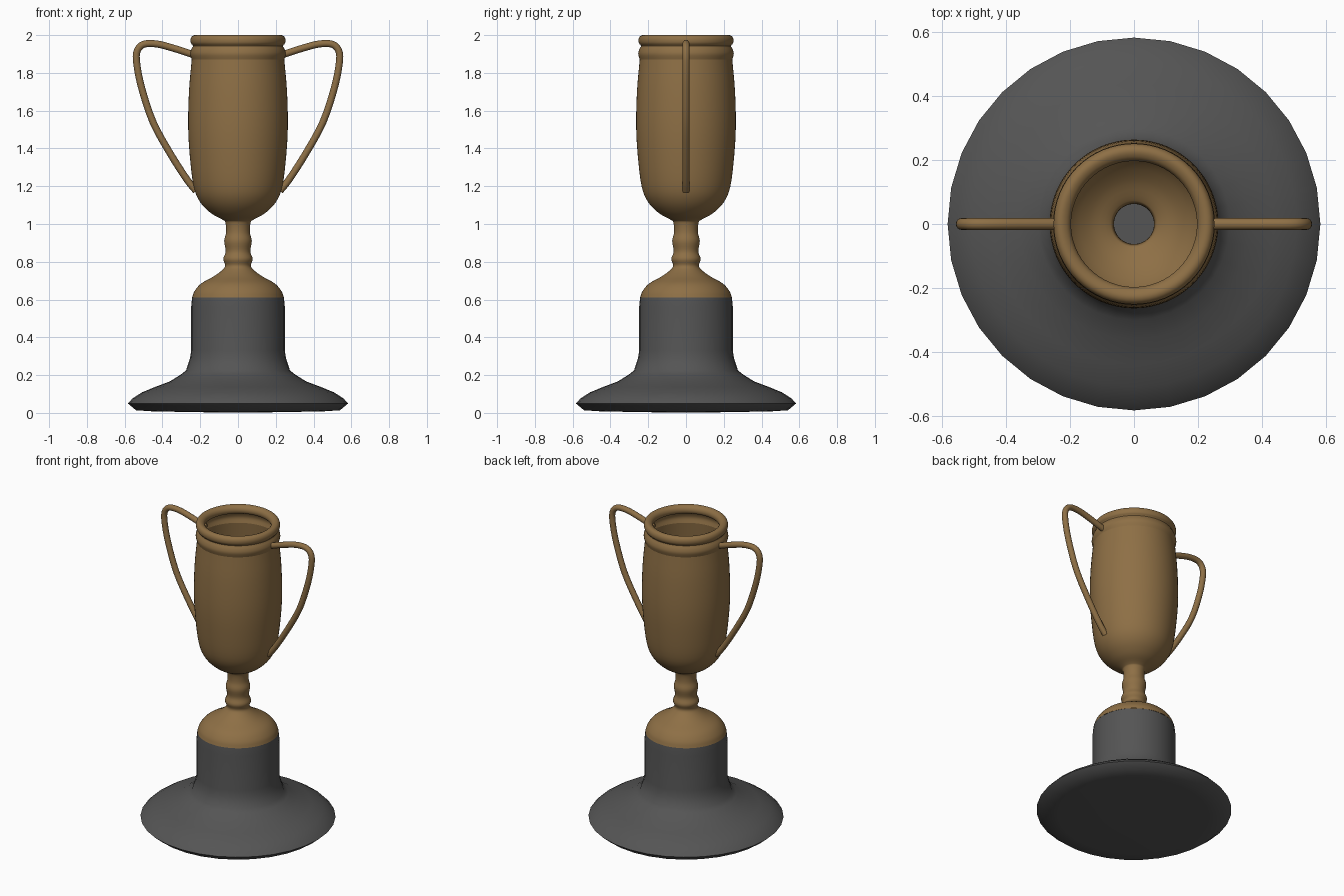
import bpy, bmesh, math
from mathutils import Vector

if "Cube" in bpy.data.objects:
    bpy.data.objects.remove(bpy.data.objects["Cube"])


def material(name, rgb):
    m = bpy.data.materials.new(name)
    m.diffuse_color = (*rgb, 1)
    m.use_nodes = True
    m.node_tree.nodes["Principled BSDF"].inputs["Base Color"].default_value = m.diffuse_color
    return m


bronze = material("bronze", (0.27, 0.16, 0.06))
dark = material("dark_grey", (0.09, 0.09, 0.09))


def smooth_path(pts, steps):
    """Catmull-Rom interpolation through 2D points."""
    p = [Vector(q) for q in pts]
    p = [2 * p[0] - p[1]] + p + [2 * p[-1] - p[-2]]
    out = []
    for a, b, c, d in zip(p, p[1:], p[2:], p[3:]):
        for i in range(steps):
            t = i / steps
            out.append(0.5 * (2 * b + (c - a) * t + (2 * a - 5 * b + 4 * c - d) * t * t
                              + (3 * b - a - 3 * c + d) * t ** 3))
    return out + [p[-2]]


def finish(name, bm, mat, angle=40):
    me = bpy.data.meshes.new(name)
    bm.to_mesh(me)
    bm.free()
    ob = bpy.data.objects.new(name, me)
    bpy.context.collection.objects.link(ob)
    me.materials.append(mat)
    bpy.ops.object.select_all(action='DESELECT')
    ob.select_set(True)
    bpy.context.view_layer.objects.active = ob
    bpy.ops.object.shade_smooth_by_angle(angle=math.radians(angle))
    return ob


def bridge(bm, rings):
    for a, b in zip(rings, rings[1:]):
        n = len(a)
        for i in range(n):
            bm.faces.new((a[i], a[(i + 1) % n], b[(i + 1) % n], b[i]))


def lathe(name, profile, sides, mat, caps=False):
    bm = bmesh.new()
    rings = [[bm.verts.new((r * math.cos(math.tau * i / sides),
                            r * math.sin(math.tau * i / sides), z))
              for i in range(sides)] for r, z in profile]
    bridge(bm, rings)
    if caps:
        bm.faces.new(rings[0][::-1])
        bm.faces.new(rings[-1])
    return finish(name, bm, mat)


def handle(name, path, side, radius=0.0185, sides=16):
    bm = bmesh.new()
    rings = []
    for i, p in enumerate(path):
        t = (path[min(i + 1, len(path) - 1)] - path[max(i - 1, 0)]).normalized()
        ring = []
        for k in range(sides):
            a = math.tau * k / sides
            c, s = radius * math.cos(a), radius * math.sin(a)
            ring.append(bm.verts.new((side * (p.x - t.y * c), s, p.y + t.x * c)))
        rings.append(ring)
    bridge(bm, rings)
    bm.faces.new(rings[0])
    bm.faces.new(rings[-1])
    bmesh.ops.recalc_face_normals(bm, faces=bm.faces)
    return finish(name, bm, mat=bronze, angle=60)


# flared plinth, closed top and bottom
lathe("base", [(0.16, 0.003), (0.45, 0.008), (0.54, 0.014), (0.583, 0.05), (0.56, 0.075),
               (0.51, 0.108), (0.44, 0.137), (0.36, 0.167), (0.30, 0.205), (0.275, 0.225),
               (0.254, 0.29), (0.248, 0.33), (0.248, 0.56), (0.243, 0.61)], 32, dark, True)

# thin hollow shell: dome, knopped stem and bowl
cup = [(0.243, 0.61), (0.23, 0.645), (0.195, 0.685), (0.13, 0.722), (0.085, 0.755),
       (0.068, 0.78), (0.078, 0.815), (0.065, 0.855), (0.073, 0.91), (0.063, 0.955),
       (0.066, 1.005), (0.08, 1.022), (0.14, 1.055), (0.2, 1.115), (0.235, 1.2),
       (0.256, 1.37), (0.264, 1.53), (0.259, 1.71), (0.245, 1.87)]
lathe("cup", smooth_path(cup, 4), 64, bronze)

# ridge and rolled rim
rim = [(0.245, 1.87), (0.253, 1.9), (0.247, 1.925), (0.238, 1.943), (0.249, 1.957),
       (0.251, 1.978), (0.242, 1.995), (0.225, 2.0), (0.205, 1.99), (0.197, 1.97),
       (0.205, 1.95), (0.236, 1.938)]
lathe("rim", smooth_path(rim, 3), 64, bronze)

# pair of looping handles
loop = smooth_path([(0.235, 1.896), (0.34, 1.93), (0.43, 1.953), (0.50, 1.951), (0.534, 1.915),
                    (0.536, 1.85), (0.51, 1.72), (0.45, 1.54), (0.36, 1.375),
                    (0.27, 1.235), (0.222, 1.175)], 4)
for label, side in (("left", -1), ("right", 1)):
    handle(label + "_handle", loop, side)
